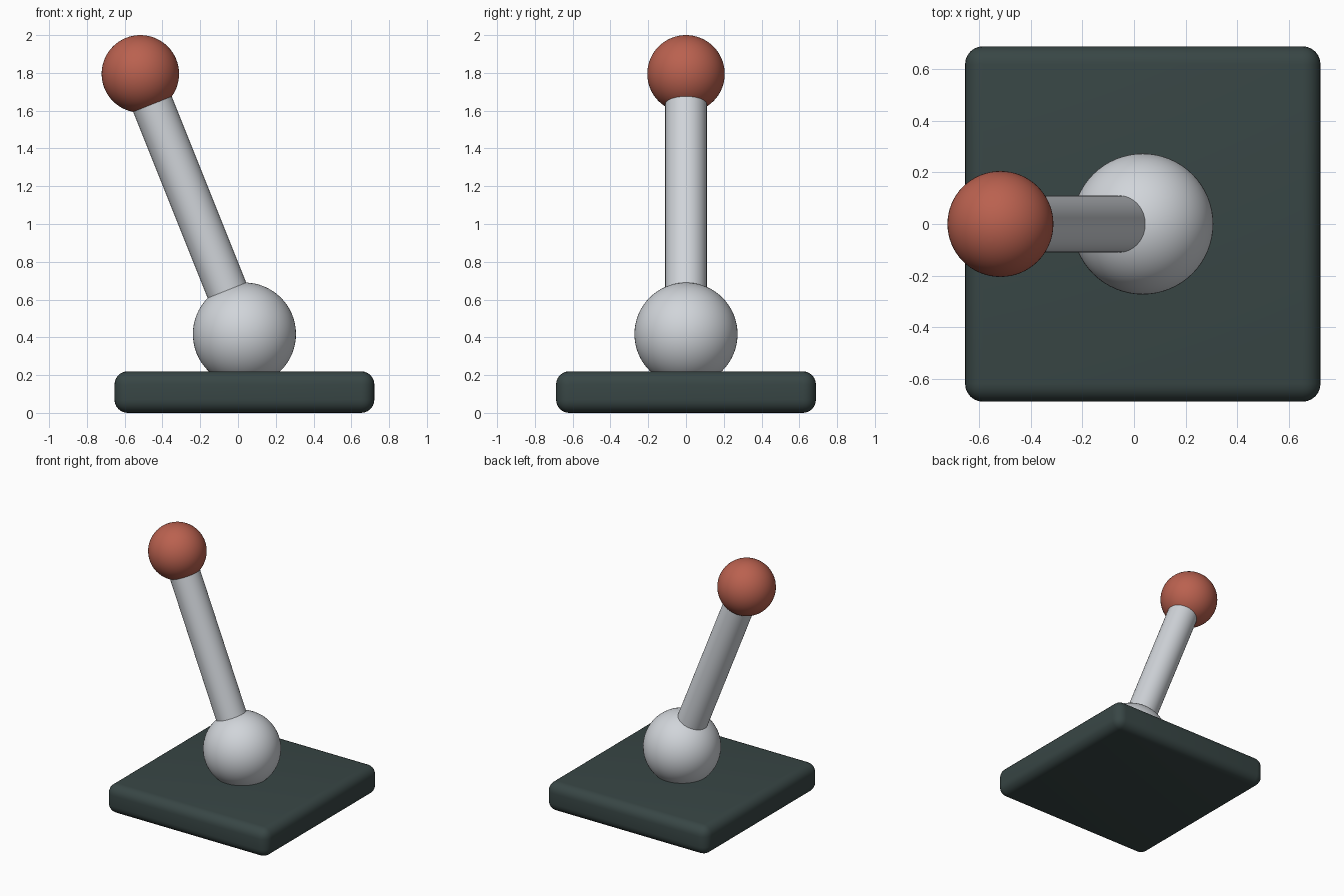
import bpy
from mathutils import Vector

if "Cube" in bpy.data.objects:
    bpy.data.objects.remove(bpy.data.objects["Cube"])


def material(name, rgb):
    # sRGB 0-255 to linear
    m = bpy.data.materials.new(name)
    lin = [(c / 255 / 12.92) if c < 11 else ((c / 255 + 0.055) / 1.055) ** 2.4 for c in rgb]
    m.diffuse_color = (*lin, 1)
    m.use_nodes = True
    m.node_tree.nodes["Principled BSDF"].inputs["Base Color"].default_value = m.diffuse_color
    return m


GREY = material("light_grey", (209, 213, 218))
RED = material("brick_red", (186, 97, 79))
DARK = material("dark_slate", (56, 70, 69))


def finish(name, mat):
    ob = bpy.context.object
    ob.name = name
    ob.data.materials.append(mat)
    return ob


def ball(name, centre, radius, mat):
    bpy.ops.mesh.primitive_uv_sphere_add(segments=64, ring_count=32, radius=radius, location=centre)
    finish(name, mat)
    bpy.ops.object.shade_smooth()


pivot = Vector((0.034, 0, 0.417))
tip = Vector((-0.517, 0, 1.795))

# Rounded base plate
bpy.ops.mesh.primitive_cube_add(size=1, location=(0.034, 0, 0.11))
base = finish("base_plate", DARK)
base.scale = (1.376, 1.376, 0.22)
bpy.ops.object.transform_apply(location=False, rotation=False, scale=True)
bevel = base.modifiers.new("rounded_edges", 'BEVEL')
bevel.width = 0.07
bevel.segments = 6
bpy.ops.object.modifier_apply(modifier="rounded_edges")
bpy.ops.object.shade_smooth_by_angle()

# Pivot ball and red grip
ball("pivot_ball", pivot, 0.273, GREY)
ball("grip_knob", tip, 0.205, RED)

# Tilted shaft, its ends hidden inside both balls
axis = tip - pivot
start = pivot + axis.normalized() * 0.1
end = tip - axis.normalized() * 0.08
bpy.ops.mesh.primitive_cylinder_add(vertices=64, radius=0.11, depth=(end - start).length,
                                    location=(start + end) / 2,
                                    rotation=axis.to_track_quat('Z', 'Y').to_euler())
finish("shaft", GREY)
bpy.ops.object.shade_smooth_by_angle()
